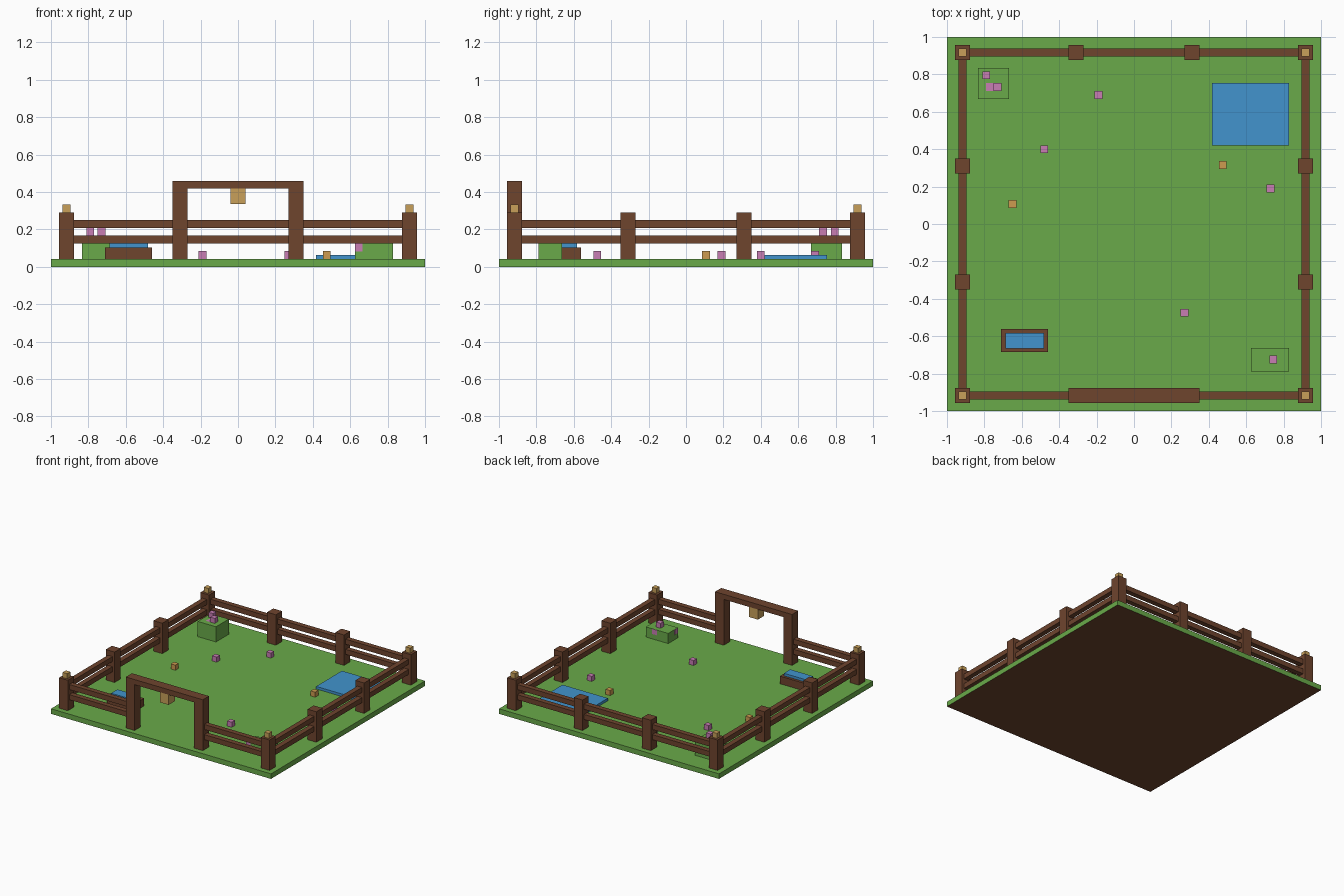
import bpy

if "Cube" in bpy.data.objects:
    bpy.data.objects.remove(bpy.data.objects["Cube"], do_unlink=True)


def material(name, r, g, b):
    m = bpy.data.materials.new(name)
    m.use_nodes = True
    m.diffuse_color = (r, g, b, 1)
    m.node_tree.nodes["Principled BSDF"].inputs["Base Color"].default_value = (r, g, b, 1)
    return m


GRASS = material("grass green", 0.144, 0.402, 0.067)
WOOD = material("wood brown", 0.156, 0.058, 0.027)
WATER = material("water blue", 0.054, 0.296, 0.610)
PINK = material("flower pink", 0.577, 0.205, 0.456)
TAN = material("lantern tan", 0.578, 0.352, 0.102)
ORANGE = material("flower orange", 0.610, 0.328, 0.080)


def box(name, mat, x, y, z):
    """Box from (low, high) ranges along each axis."""
    bpy.ops.mesh.primitive_cube_add(size=1, location=[sum(r) / 2 for r in (x, y, z)])
    ob = bpy.context.object
    ob.name = name
    ob.scale = [r[1] - r[0] for r in (x, y, z)]
    bpy.ops.object.transform_apply(location=False, rotation=False, scale=True)
    ob.data.materials.append(mat)
    return ob


def around(c, half):
    return (c - half, c + half)


U = 1 / 24          # basic block size
TOP = U             # grass level
EDGE = 0.917        # fence line
INNER = 0.31        # intermediate posts
HALF = 0.04         # half post width

# Ground slab with a soil underside
ground = box("ground", GRASS, (-1, 1), (-1, 1), (0, TOP))
ground.data.materials.append(WOOD)
for face in ground.data.polygons:
    if face.normal.z < -0.5:
        face.material_index = 1


def post(name, x, y, height):
    box(name, WOOD, around(x, HALF), around(y, HALF), (TOP, height))


# Corner posts with lanterns
for sx in (-1, 1):
    for sy in (-1, 1):
        x, y = sx * EDGE, sy * EDGE
        post("corner_post", x, y, 7 * U)
        box("corner_lantern", TAN, around(x, U / 2), around(y, U / 2), (7 * U, 8 * U))

# Side and back posts, and gate posts
for s in (-1, 1):
    for side in (-1, 1):
        post("side_post", side * EDGE, s * INNER, 7 * U)
    post("back_post", s * INNER, EDGE, 7 * U)
    post("gate_post", s * INNER, -EDGE, 0.46)

# Rails, leaving the gateway open
for z in (3 * U, 5 * U):
    height = (z, z + U)
    for s in (-1, 1):
        box("side_rail", WOOD, around(s * EDGE, U / 2), (-EDGE, EDGE), height)
        box("front_rail", WOOD, sorted((s * INNER, s * EDGE)), around(-EDGE, U / 2), height)
    box("back_rail", WOOD, (-EDGE, EDGE), around(EDGE, U / 2), height)

# Gate beam and hanging lantern
box("gate_beam", WOOD, (-0.35, 0.35), around(-EDGE, HALF), (0.418, 0.46))
box("gate_lantern", TAN, around(0, HALF), around(-EDGE, HALF), (0.335, 0.418))

# Pond and water trough
box("pond", WATER, (0.417, 0.829), (0.419, 0.754), (TOP, 1.5 * U))
box("trough", WOOD, (-0.711, -0.461), (-0.684, -0.561), (TOP, 2.5 * U))
box("trough_water", WATER, (-0.688, -0.482), (-0.665, -0.583), (2.5 * U, 3 * U))

# Bushes
box("tall_bush", GRASS, (-0.834, -0.668), (0.668, 0.834), (TOP, 4 * U))
box("low_bush", GRASS, (0.626, 0.829), (-0.788, -0.663), (TOP, 3 * U))


def flower(mat, x, y, z):
    box("flower", mat, around(x, U / 2), around(y, U / 2), (z, z + U))


# Flowers on the grass
for x, y in ((-0.19, 0.69), (-0.48, 0.4), (0.73, 0.19), (0.27, -0.475)):
    flower(PINK, x, y, TOP)
for x, y in ((0.475, 0.315), (-0.65, 0.107)):
    flower(ORANGE, x, y, TOP)

# Flowers on and set into the bushes
for x, y, level in ((-0.79, 0.795, 4), (-0.73, 0.732, 4), (-0.77, 0.732, 3.03),
                    (0.745, -0.725, 3), (0.646, -0.768, 2), (0.75, -0.683, 2)):
    flower(PINK, x, y, level * U - 0.001)
